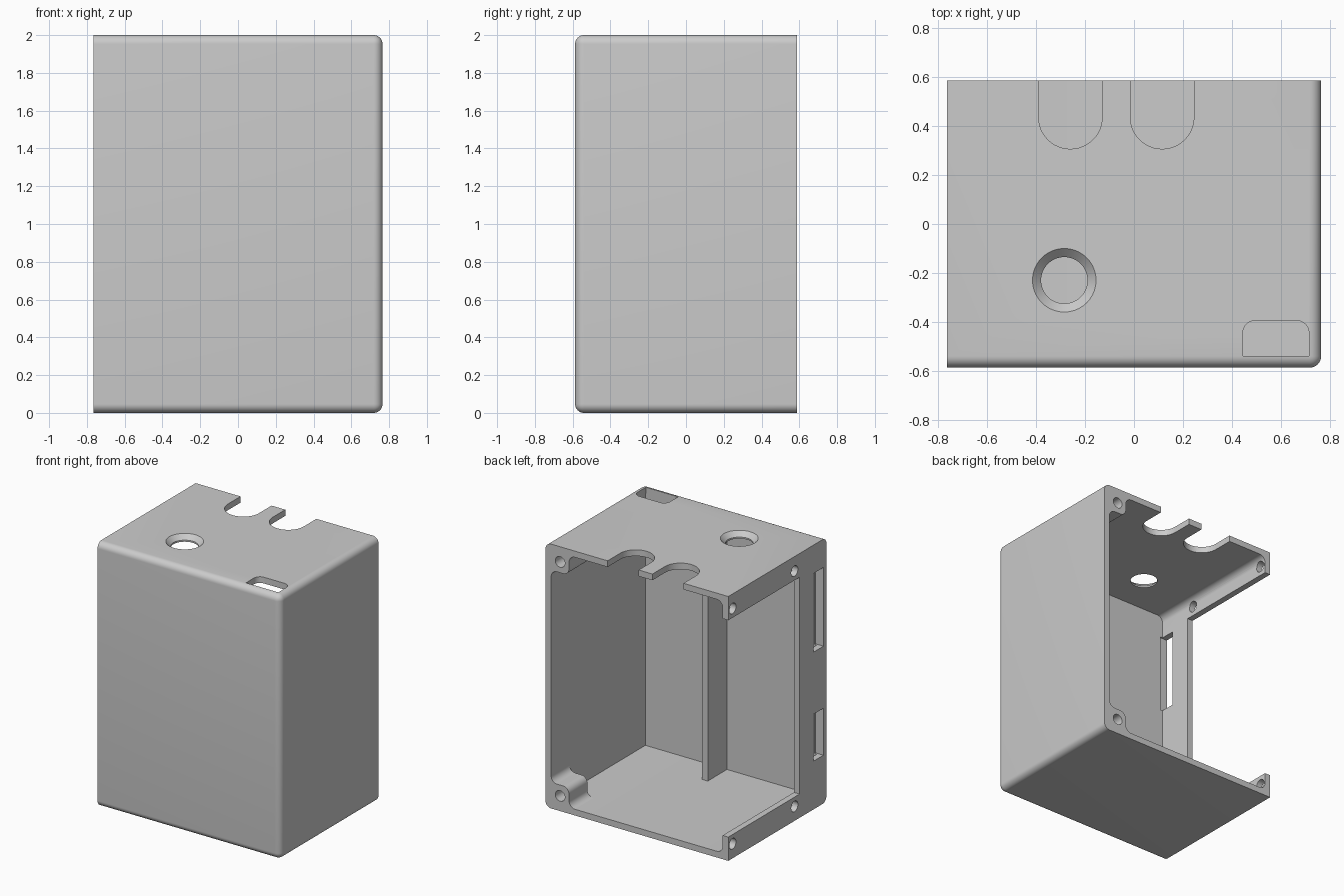
import bpy, bmesh
from math import cos, sin, radians

if "Cube" in bpy.data.objects:
    bpy.data.objects.remove(bpy.data.objects["Cube"])

grey = bpy.data.materials.new("plain grey")
grey.use_nodes = True
colour = (0.6, 0.6, 0.6, 1)
grey.diffuse_color = colour
grey.node_tree.nodes["Principled BSDF"].inputs["Base Color"].default_value = colour

W, D, H, T = 0.765, 0.587, 2.0, 0.047    # half width, half depth, height, wall


def arc(cx, cy, r, start, end, n=8):
    steps = [radians(start + (end - start) * i / n) for i in range(n + 1)]
    return [(cx + r * cos(a), cy + r * sin(a)) for a in steps]


def place(axis, a, b, c):
    return {"x": (c, a, b), "y": (a, c, b), "z": (a, b, c)}[axis]


def finish(name, bm):
    bmesh.ops.recalc_face_normals(bm, faces=bm.faces)
    mesh = bpy.data.meshes.new(name)
    bm.to_mesh(mesh)
    bm.free()
    mesh.materials.append(grey)
    obj = bpy.data.objects.new(name, mesh)
    bpy.context.collection.objects.link(obj)
    return obj


def loft(name, axis, sections):
    """Join equal-length outlines, each given as (outline, position on axis)."""
    bm = bmesh.new()
    rings = [[bm.verts.new(place(axis, a, b, c)) for a, b in pts] for pts, c in sections]
    for low, high in zip(rings, rings[1:]):
        for i in range(len(low)):
            j = (i + 1) % len(low)
            bm.faces.new((low[i], low[j], high[j], high[i]))
    bm.faces.new(rings[0])
    bm.faces.new(rings[-1])
    return finish(name, bm)


def prism(name, axis, pts, lo, hi):
    return loft(name, axis, [(pts, lo), (pts, hi)])


def box(name, x, y, z):
    return prism(name, "z", [(x[0], y[0]), (x[1], y[0]), (x[1], y[1]), (x[0], y[1])], *z)


def circle(cx, cy, r):
    return arc(cx, cy, r, 0, 360, 40)[:-1]


def cut(obj, cutter):
    cutter.hide_render = True
    mod = obj.modifiers.new("cut", "BOOLEAN")
    mod.operation, mod.solver, mod.object = "DIFFERENCE", "EXACT", cutter
    bpy.context.view_layer.objects.active = obj
    bpy.ops.object.modifier_apply(modifier=mod.name)
    bpy.data.objects.remove(cutter)


def smooth(obj):
    bpy.ops.object.select_all(action="DESELECT")
    obj.select_set(True)
    bpy.context.view_layer.objects.active = obj
    bpy.ops.object.shade_smooth_by_angle(angle=radians(30))


# Outer block, rounded on every edge clear of the two mating sides
shell = box("enclosure_shell", (-W, W), (-D, D), (0, H))
bm = bmesh.new()
bm.from_mesh(shell.data)
rounded = [e for e in bm.edges
           if not all(v.co.x < 0 for v in e.verts) and not all(v.co.y > 0 for v in e.verts)]
bmesh.ops.bevel(bm, geom=rounded, offset=0.047, segments=8, profile=0.5, affect="EDGES")
bm.to_mesh(shell.data)
bm.free()

# Hollow with filleted corners along the flanged side
r = 0.05
cavity = [(W - T, T), (W - T, H - T)]
cavity += arc(-W + T + r, H - T - r, r, 90, 180) + arc(-W + T + r, T + r, r, 180, 270)
cut(shell, prism("cavity", "y", cavity, -D + T, D + 0.2))

# Side opening between flanges
cut(shell, box("side_opening", (-W - 0.1, -W + 0.2), (-0.265, D + 0.2), (0.18, H - 0.18)))

# Side slots and flange screw holes
for z in ((0.365, 0.72), (1.19, 1.785)):
    cut(shell, box("side_slot", (-W - 0.1, -W + T + 0.02), (-0.55, -0.43), z))
for y in (-0.205, 0.535):
    for z in (0.11, H - 0.11):
        cut(shell, prism("flange_hole", "x", circle(y, z, 0.04), -W - 0.1, -W + 0.12))

# Cable notches in the top
for x in (-0.26, 0.115):
    notch = arc(x, 0.437, 0.13, 180, 360, 24) + [(x + 0.13, D + 0.1), (x - 0.13, D + 0.1)]
    cut(shell, prism("cable_notch", "z", notch, H - 0.2, H + 0.1))

# Countersunk round hole in the top
sections = [(circle(-0.285, -0.23, rad), H + z)
            for rad, z in ((0.095, -0.2), (0.095, -0.035), (0.13, 0), (0.13, 0.1))]
cut(shell, loft("round_hole", "z", sections))

# Small port in the top with two rounded corners
port = [(0.445, -D + T), (W - T - 0.003, -D + T)]
port += arc(0.665, -0.445, 0.05, 0, 90) + arc(0.495, -0.445, 0.05, 90, 180)
cut(shell, prism("port", "z", port, H - 0.2, H + 0.1))
smooth(shell)

# Inner divider on the front wall
box("divider", (0.035, 0.085), (-D + T, -0.31), (T, H - T))

# Screw posts in the two back corners
outline = [(0, 0)] + arc(0.2, 0.05, 0.05, 270, 180) + arc(0.1, 0.1, 0.05, 0, 90)
outline += arc(0.05, 0.2, 0.05, 270, 180)
for name, base, sign in (("lower_screw_post", T, 1), ("upper_screw_post", H - T, -1)):
    pts = [(W - T - u, base + sign * v) for u, v in outline]
    post = prism(name, "y", pts, D - 0.22, D)
    hole = circle(W - T - 0.075, base + sign * 0.068, 0.04)
    cut(post, prism("post_hole", "y", hole, D - 0.18, D + 0.1))
    smooth(post)
